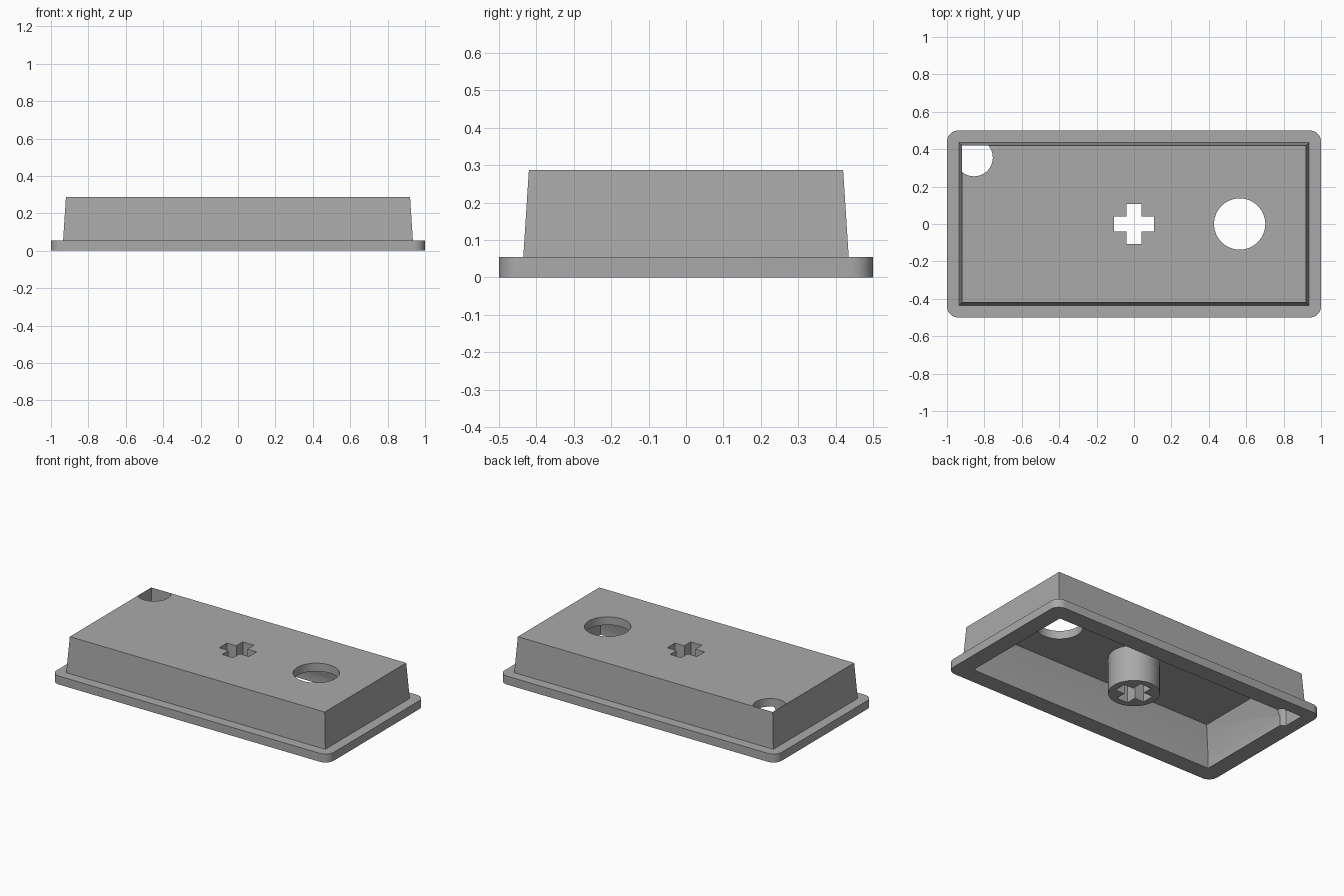
import bpy, bmesh, math

old = bpy.data.objects.get("Cube")
if old:
    bpy.data.objects.remove(old)

grey = bpy.data.materials.new("plain grey")
grey.use_nodes = True
colour = (0.4, 0.4, 0.4, 1)
grey.diffuse_color = colour
grey.node_tree.nodes["Principled BSDF"].inputs["Base Color"].default_value = colour


def loft(name, sections):
    """Closed solid through stacked outlines, each a (points, z) pair."""
    bm = bmesh.new()
    rings = [[bm.verts.new((x, y, z)) for x, y in pts] for pts, z in sections]
    bm.faces.new(rings[0][::-1])
    bm.faces.new(rings[-1])
    n = len(rings[0])
    for a, b in zip(rings, rings[1:]):
        for i in range(n):
            j = (i + 1) % n
            bm.faces.new((a[i], a[j], b[j], b[i]))
    mesh = bpy.data.meshes.new(name)
    bm.to_mesh(mesh)
    bm.free()
    mesh.materials.append(grey)
    obj = bpy.data.objects.new(name, mesh)
    bpy.context.collection.objects.link(obj)
    return obj


def rect(x, y):
    return [(-x, -y), (x, -y), (x, y), (-x, y)]


def circle(r, cx=0, cy=0, n=64):
    return [(cx + r * math.cos(math.tau * i / n), cy + r * math.sin(math.tau * i / n))
            for i in range(n)]


def rounded_rect(x, y, r, steps=8):
    pts = []
    for k, (sx, sy) in enumerate([(1, 1), (-1, 1), (-1, -1), (1, -1)]):
        for i in range(steps + 1):
            a = math.pi / 2 * (k + i / steps)
            pts.append((sx * (x - r) + r * math.cos(a), sy * (y - r) + r * math.sin(a)))
    return pts


def combine(target, tool, operation):
    """Apply a boolean and discard the tool."""
    tool.hide_render = True
    mod = target.modifiers.new(operation.lower(), 'BOOLEAN')
    mod.object, mod.operation, mod.solver = tool, operation, 'EXACT'
    bpy.context.view_layer.objects.active = target
    bpy.ops.object.modifier_apply(modifier=mod.name)
    bpy.data.objects.remove(tool)


def prism(name, pts, low=-0.1, high=0.4):
    return loft(name, [(pts, low), (pts, high)])


# Flange with a tapered raised body
TOP, FLANGE, ROOF = 0.288, 0.055, 0.235
shell = prism("cover_shell", rounded_rect(1, 0.5, 0.06), 0, FLANGE)
body = loft("raised_body", [(rect(0.937, 0.437), 0.02), (rect(0.935, 0.435), FLANGE),
                            (rect(0.92, 0.42), TOP)])
combine(shell, body, 'UNION')

# Hollow underside: straight lip, then drafted walls
cavity = loft("cavity", [(rect(0.89, 0.39), -0.1), (rect(0.89, 0.39), FLANGE),
                         (rect(0.82, 0.32), ROOF)])
combine(shell, cavity, 'DIFFERENCE')

# Central socket post
combine(shell, prism("socket_post", circle(0.15), 0, ROOF + 0.02), 'UNION')

# Cross-shaped socket
L, W = 0.107, 0.04
quarter = [(L, -W), (L, W), (W, W)]
cross = []
for k in range(4):
    c, s = round(math.cos(k * math.pi / 2)), round(math.sin(k * math.pi / 2))
    cross += [(c * x - s * y, s * x + c * y) for x, y in quarter]
combine(shell, prism("cross_cutter", cross), 'DIFFERENCE')

# Round hole, and a corner hole trimmed by the outer wall
combine(shell, prism("round_cutter", circle(0.137, 0.565, 0)), 'DIFFERENCE')
corner = prism("corner_cutter", circle(0.1, -0.855, 0.355))
combine(corner, prism("corner_trim", rect(0.919, 0.419), -0.2, 0.5), 'INTERSECT')
combine(shell, corner, 'DIFFERENCE')

# Smooth curves, crisp edges
bpy.ops.object.select_all(action='DESELECT')
shell.select_set(True)
bpy.context.view_layer.objects.active = shell
bpy.ops.object.shade_smooth_by_angle(angle=math.radians(30))
